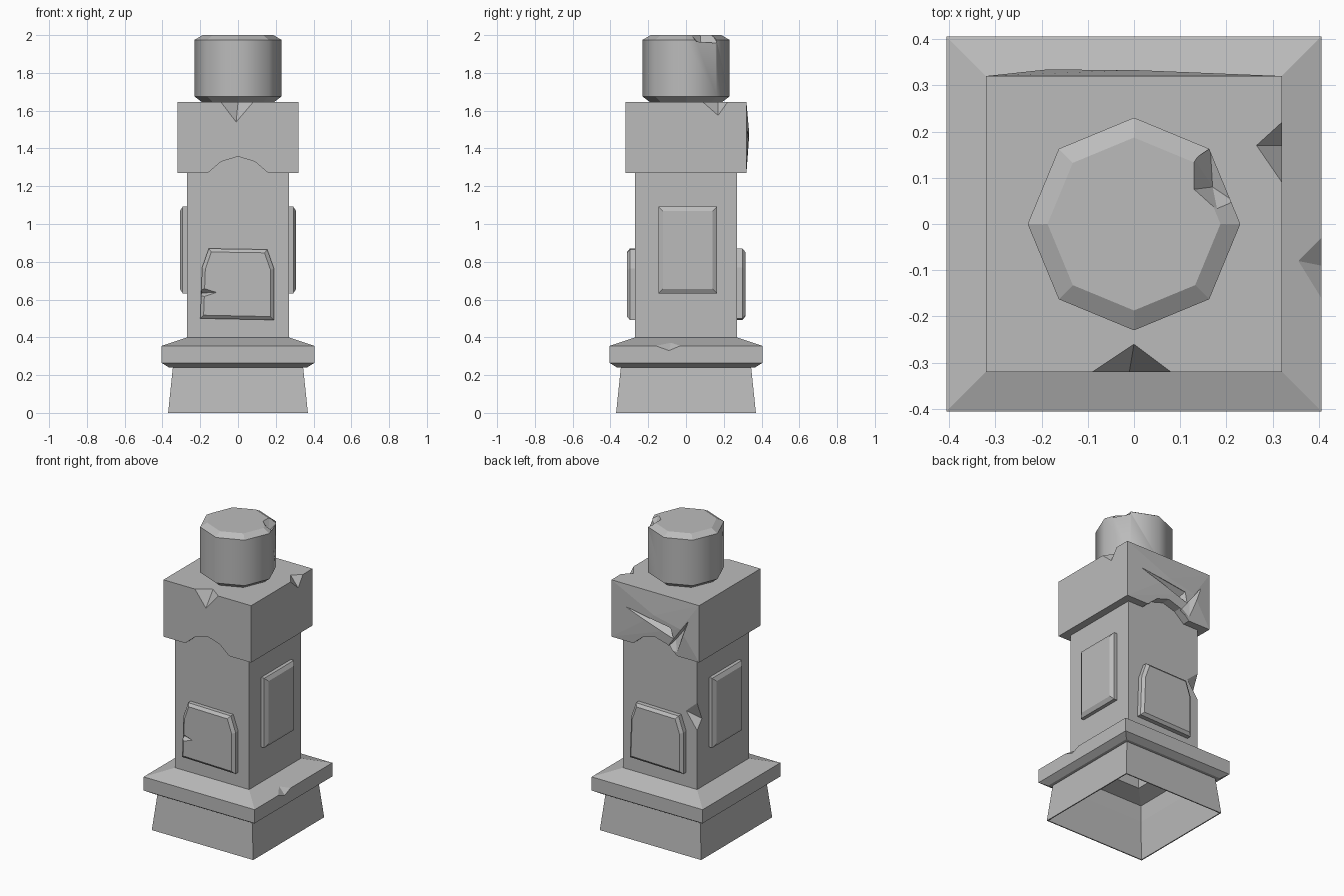
import bpy, bmesh, math
from mathutils import Vector, Matrix

if "Cube" in bpy.data.objects:
    bpy.data.objects.remove(bpy.data.objects["Cube"], do_unlink=True)

GREY = (0.5, 0.5, 0.5, 1)
stone = bpy.data.materials.new("grey stone")
stone.use_nodes = True
stone.diffuse_color = GREY
stone.node_tree.nodes["Principled BSDF"].inputs["Base Color"].default_value = GREY


def finish(bm, name):
    bmesh.ops.recalc_face_normals(bm, faces=bm.faces[:])
    mesh = bpy.data.meshes.new(name)
    bm.to_mesh(mesh)
    bm.free()
    mesh.materials.append(stone)
    obj = bpy.data.objects.new(name, mesh)
    bpy.context.scene.collection.objects.link(obj)
    return obj


def loft(name, profile, sides, turn=0.0, closed=False):
    """Stack regular rings (radius, z); closed joins the last ring to the first."""
    bm = bmesh.new()
    rings = []
    for r, z in profile:
        angles = [turn + math.tau * i / sides for i in range(sides)]
        rings.append([bm.verts.new((r * math.cos(a), r * math.sin(a), z)) for a in angles])
    pairs = list(zip(rings, rings[1:]))
    if closed:
        pairs.append((rings[-1], rings[0]))
    else:
        bm.faces.new(rings[0][::-1])
        bm.faces.new(rings[-1])
    for a, b in pairs:
        for i in range(sides):
            j = (i + 1) % sides
            bm.faces.new((a[i], a[j], b[j], b[i]))
    return finish(bm, name)


def hull(name, points, turn=0.0):
    """Convex solid around the points, turned about the vertical axis."""
    bm = bmesh.new()
    verts = [bm.verts.new(p) for p in points]
    res = bmesh.ops.convex_hull(bm, input=verts)
    loose = {v for v in res["geom_interior"] + res["geom_unused"]
             if isinstance(v, bmesh.types.BMVert)}
    bmesh.ops.delete(bm, geom=list(loose), context="VERTS")
    bmesh.ops.dissolve_limit(bm, angle_limit=0.01, verts=bm.verts[:], edges=bm.edges[:])
    bmesh.ops.rotate(bm, verts=bm.verts[:], matrix=Matrix.Rotation(turn, 3, "Z"))
    return finish(bm, name)


def cut(target, points, out):
    """Chip a solid, sweeping the points away through its surface."""
    swept = [Vector(p) + Vector(out) for p in points]
    cutter = hull("cutter", list(points) + swept)
    cutter.hide_render = True
    mod = target.modifiers.new("chip", "BOOLEAN")
    mod.operation = "DIFFERENCE"
    mod.solver = "EXACT"
    mod.object = cutter
    bpy.context.view_layer.objects.active = target
    bpy.ops.object.modifier_apply(modifier=mod.name)
    bpy.data.objects.remove(cutter, do_unlink=True)


def panel(name, outline, bevel, depth, turn):
    """Raised plate with sloped borders on one side of the shaft."""
    cx = (min(x for x, z in outline) + max(x for x, z in outline)) / 2
    cz = (min(z for x, z in outline) + max(z for x, z in outline)) / 2
    w = max(x for x, z in outline) - cx
    h = max(z for x, z in outline) - cz
    pts = []
    for x, z in outline:
        inner = (cx + (x - cx) * (1 - bevel / w), cz + (z - cz) * (1 - bevel / h))
        pts += [(x, -0.25, z), (x, -depth + 0.015, z), (inner[0], -depth, inner[1])]
    return hull(name, pts, turn)


# Hollow plinth, ledge and shaft, outside going up then inside coming down
outside = [(0.37, 0), (0.345, 0.24), (0.365, 0.24), (0.405, 0.265),
           (0.405, 0.355), (0.27, 0.40), (0.27, 1.39)]
inside = [(0.002, 1.39), (0.002, 1.36), (0.23, 1.36), (0.23, 0.385),
          (0.338, 0.35), (0.338, 0.24), (0.363, 0)]
outside[-1:] = [(0.27, 1.39)]
shaft = loft("shaft_and_plinth", [(r * math.sqrt(2), z) for r, z in outside + inside],
             4, math.pi / 4, closed=True)
cut(shaft, [(-0.19, 0.27, 0.90), (-0.27, 0.22, 0.85), (-0.27, 0.27, 0.97),
            (-0.27, 0.27, 0.79)], (-0.1, 0.1, 0))
cut(shaft, [(0.405, -0.16, 0.355), (0.405, -0.03, 0.355), (0.355, -0.08, 0.372),
            (0.405, -0.09, 0.33)], (0.1, 0, 0.1))

# Square head block with a slightly swollen back
corners = [(x, y, z) for x in (-0.32, 0.32) for y in (-0.32, 0.32) for z in (1.27, 1.645)]
head = hull("head_block", corners + [(-0.19, 0.334, 1.46), (0, 0.333, 1.5)])

# Shallow arches in the lower edge, front and back
arch = [(-0.16, 1.27), (-0.09, 1.33), (0, 1.357), (0.09, 1.33), (0.16, 1.27),
        (0.16, 1.2), (-0.16, 1.2)]
for side in (-1, 1):
    cut(head, [(x, side * 0.262, z) for x, z in arch], (0, side * 0.15, 0))

# Broken upper edges
cut(head, [(-0.09, -0.32, 1.645), (0.08, -0.32, 1.645), (-0.01, -0.32, 1.54),
           (0, -0.26, 1.645)], (0, -0.1, 0.1))
cut(head, [(0.32, 0.09, 1.645), (0.32, 0.22, 1.645), (0.32, 0.17, 1.575),
           (0.265, 0.17, 1.645)], (0.1, 0, 0.1))

# Two meeting gouges across the back
cut(head, [(0.22, 0.325, 1.50), (-0.12, 0.33, 1.45), (-0.14, 0.33, 1.38),
           (-0.10, 0.285, 1.42)], (0, 0.1, 0))
cut(head, [(-0.08, 0.325, 1.30), (-0.16, 0.325, 1.29), (-0.25, 0.33, 1.53),
           (-0.13, 0.29, 1.36), (-0.19, 0.29, 1.44)], (0, 0.1, 0))

# Eight-sided top stone with rounded-looking walls
top = loft("top_stone", [(0.19, 1.645), (0.23, 1.675), (0.23, 1.975), (0.187, 2.0)], 8)
for face in top.data.polygons:
    face.use_smooth = abs(face.normal.z) < 0.1
cut(top, [(0.13, 0.14, 2), (0.13, 0.075, 2), (0.18, 0.03, 2), (0.165, 0.165, 1.96),
          (0.215, 0.05, 1.97), (0.17, 0.08, 1.945)], (0.1, 0.05, 0.1))

# Low panels on front and back, tall panels on both sides
door = [(-0.2, 0.5), (0.19, 0.492), (0.19, 0.765), (0.155, 0.865), (-0.155, 0.87), (-0.19, 0.77)]
front = panel("front_panel", door, 0.018, 0.312, 0)
panel("back_panel", door, 0.018, 0.314, math.pi)
cut(front, [(-0.21, -0.32, 0.60), (-0.21, -0.32, 0.675), (-0.11, -0.314, 0.638),
            (-0.19, -0.28, 0.635)], (-0.04, -0.08, 0))
tall = [(-0.145, 0.633), (0.165, 0.633), (0.165, 1.092), (-0.145, 1.092)]
for name, turn in (("right_panel", -1), ("left_panel", 1)):
    panel(name, tall, 0.024, 0.308, turn * math.pi / 2)
